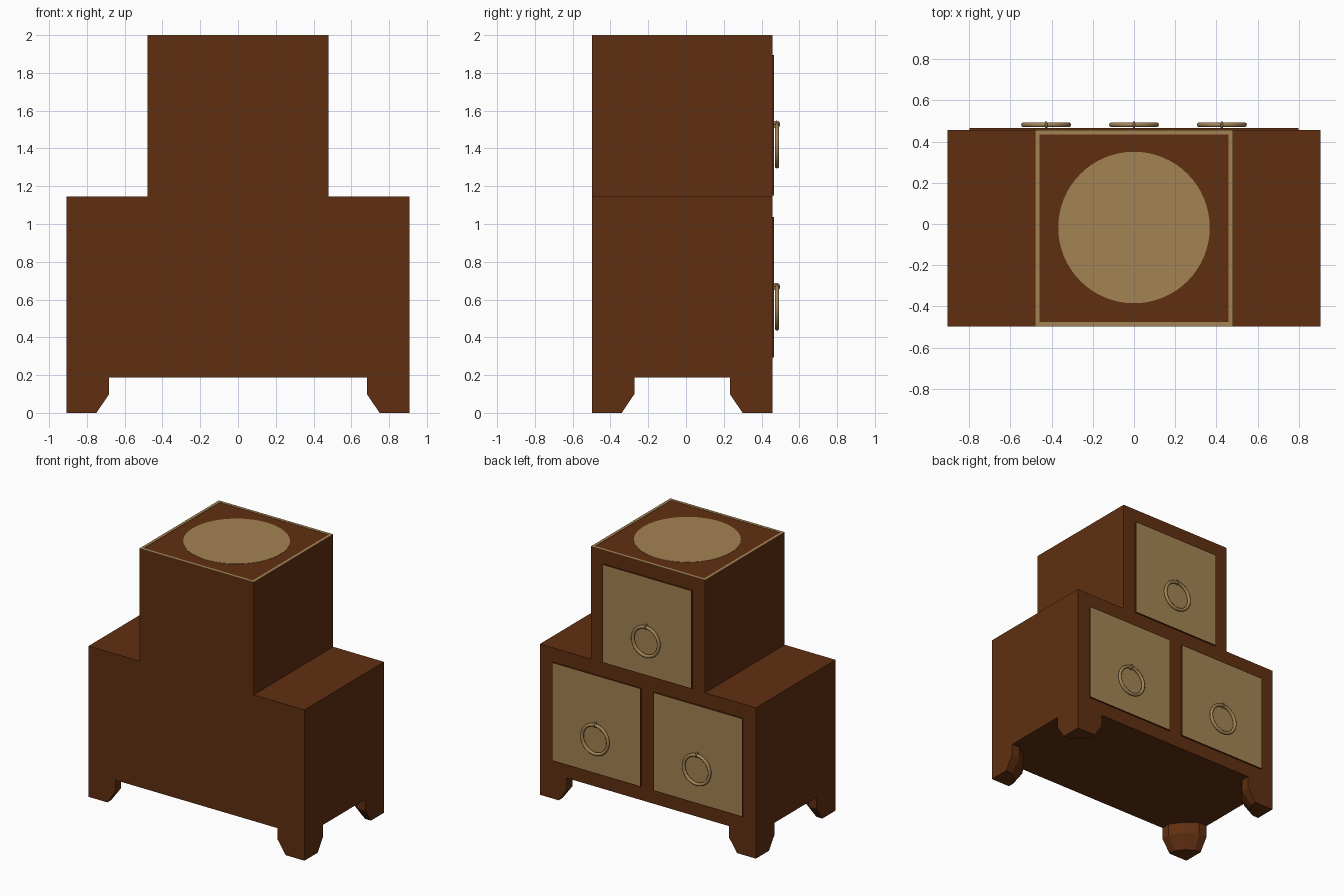
import bpy, bmesh, math

if "Cube" in bpy.data.objects:
    bpy.data.objects.remove(bpy.data.objects["Cube"])


def material(name, color):
    m = bpy.data.materials.new(name)
    m.diffuse_color = (*color, 1)
    m.use_nodes = True
    m.node_tree.nodes["Principled BSDF"].inputs["Base Color"].default_value = m.diffuse_color
    return m


BROWN = material("dark_wood", (0.117, 0.028, 0.0056))
TAN = material("tan_inlay", (0.37, 0.23, 0.088))


def finish(name, bm, *mats):
    bmesh.ops.recalc_face_normals(bm, faces=bm.faces)
    me = bpy.data.meshes.new(name)
    bm.to_mesh(me)
    bm.free()
    for m in mats:
        me.materials.append(m)
    ob = bpy.data.objects.new(name, me)
    bpy.context.collection.objects.link(ob)
    return ob


def box(name, x0, x1, y0, y1, z0, z1, *mats):
    bm = bmesh.new()
    bmesh.ops.create_cube(bm, size=1)
    for v in bm.verts:
        v.co = (x1 if v.co.x > 0 else x0, y1 if v.co.y > 0 else y0,
                z1 if v.co.z > 0 else z0)
    return finish(name, bm, *mats)


X, UX, Y0, Y1 = 0.907, 0.48, -0.498, 0.457

# Stacked cabinet bodies
box("lower_cabinet", -X, X, Y0, Y1, 0.187, 1.145, BROWN)
box("upper_cabinet", -UX, UX, Y0, Y1, 1.145, 1.998, BROWN)

# Feet: square outer corner, faceted inner side, tapering at the bottom
FOOT = [(0, 0), (0.225, 0), (0.225, 0.07), (0.16, 0.16), (0.07, 0.225), (0, 0.225)]


def foot(name, cx, cy, sx, sy):
    bm = bmesh.new()
    rings = []
    for z, s in ((0.187, 1), (0.1, 1), (0, 0.7)):
        rings.append([bm.verts.new((cx + sx * s * a, cy + sy * s * b, z))
                      for a, b in FOOT])
    n = len(FOOT)
    for r, q in zip(rings, rings[1:]):
        for i in range(n):
            bm.faces.new((r[i], r[(i + 1) % n], q[(i + 1) % n], q[i]))
    bm.faces.new(rings[0])
    bm.faces.new(rings[-1])
    finish(name, bm, BROWN)


for side, sx in (("left", 1), ("right", -1)):
    foot("front_foot_" + side, -sx * X, Y0, sx, 1)
    foot("back_foot_" + side, -sx * X, Y1, sx, -1)

# Top inlay: border frame and disc
T0, T1, W = 1.998, 2.0, 0.022
box("top_border_left", -UX, -UX + W, Y0, Y1, T0, T1, TAN)
box("top_border_right", UX - W, UX, Y0, Y1, T0, T1, TAN)
box("top_border_front", -UX + W, UX - W, Y0, Y0 + W, T0, T1, TAN)
box("top_border_back", -UX + W, UX - W, Y1 - W, Y1, T0, T1, TAN)
bpy.ops.mesh.primitive_cylinder_add(vertices=64, radius=0.368, depth=T1 - T0,
                                    location=(0, -0.017, (T0 + T1) / 2))
disc = bpy.context.object
disc.name = "top_disc"
disc.data.materials.append(TAN)


# Drawer fronts with tan panel, ring pull and its mount
def drawer(name, cx, z0):
    h = 0.373
    ob = box(name + "_front", cx - h, cx + h, Y1 - 0.01, 0.467, z0, z0 + 2 * h, BROWN, TAN)
    bm = bmesh.new()
    bm.from_mesh(ob.data)
    bm.normal_update()
    face = [f for f in bm.faces if f.normal.y > 0.9]
    bmesh.ops.inset_region(bm, faces=face, thickness=0.006)
    face[0].material_index = 1
    bm.to_mesh(ob.data)
    bm.free()

    zc = z0 + 0.265
    bpy.ops.mesh.primitive_torus_add(major_radius=0.109, minor_radius=0.012,
                                     major_segments=40, minor_segments=10,
                                     location=(cx, 0.482, zc),
                                     rotation=(math.pi / 2, 0, 0))
    ring = bpy.context.object
    ring.name = name + "_ring"
    bpy.ops.mesh.primitive_torus_add(major_radius=0.014, minor_radius=0.006,
                                     major_segments=16, minor_segments=8,
                                     location=(cx, 0.479, zc + 0.112),
                                     rotation=(0, math.pi / 2, 0))
    mount = bpy.context.object
    mount.name = name + "_mount"
    for o in (ring, mount):
        o.data.materials.append(TAN)
        o.data.shade_smooth()


drawer("lower_left_drawer", -0.427, 0.292)
drawer("lower_right_drawer", 0.427, 0.292)
drawer("upper_drawer", 0, 1.15)
